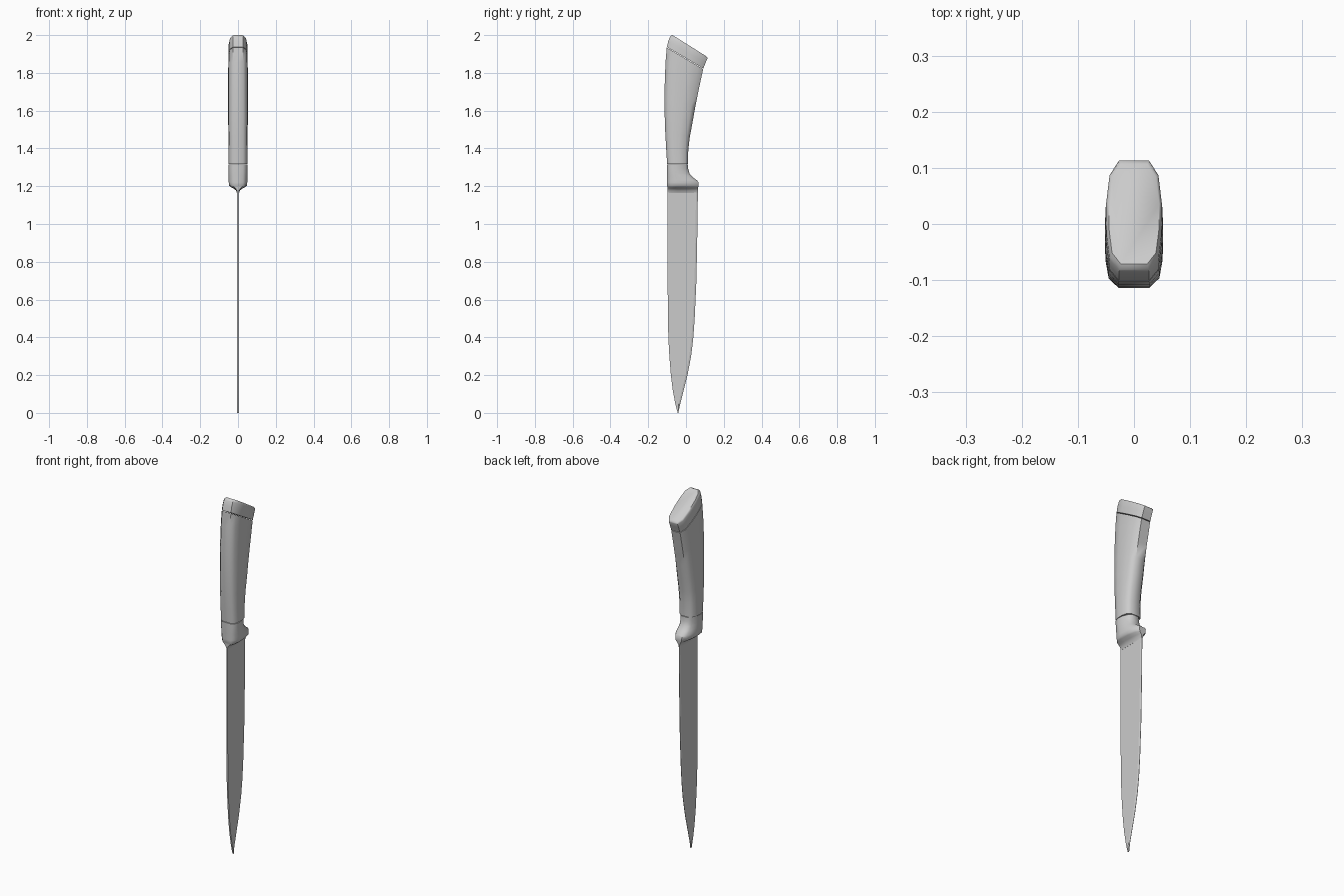
import bpy, bmesh, math

cube = bpy.data.objects.get("Cube")
if cube:
    bpy.data.objects.remove(cube, do_unlink=True)

steel = bpy.data.materials.new("satin_grey")
steel.use_nodes = True
colour = (0.6, 0.6, 0.6, 1)
steel.diffuse_color = colour
steel.node_tree.nodes["Principled BSDF"].inputs["Base Color"].default_value = colour

# Half outline of the grip section: (position front to back, share of half width)
GRIP = [(0, .53), (.11, .87), (.33, .98), (.6, 1), (.87, .87), (1, .53)]
# Guard section tapers toward the cutting side
GUARD = [(0, .53), (.11, .87), (.33, .98), (.6, .93), (.87, .7), (1, .4)]


def finish(name, bm, angle):
    bmesh.ops.recalc_face_normals(bm, faces=bm.faces)
    mesh = bpy.data.meshes.new(name)
    bm.to_mesh(mesh)
    bm.free()
    mesh.materials.append(steel)
    obj = bpy.data.objects.new(name, mesh)
    bpy.context.collection.objects.link(obj)
    bpy.ops.object.select_all(action='DESELECT')
    obj.select_set(True)
    bpy.context.view_layer.objects.active = obj
    bpy.ops.object.shade_smooth_by_angle(angle=math.radians(angle))
    return obj


def loft(name, rows, profile, angle=50):
    """Join sections given as front y, front z, back y, back z, half width."""
    bm = bmesh.new()
    rings = []
    for yf, zf, yb, zb, w in rows:
        half = [(w * s, yf + (yb - yf) * t, zf + (zb - zf) * t) for t, s in profile]
        ring = half + [(-x, y, z) for x, y, z in reversed(half)]
        rings.append([bm.verts.new(p) for p in ring])
    for a, b in zip(rings, rings[1:]):
        for i in range(len(a)):
            j = (i + 1) % len(a)
            bm.faces.new((a[i], a[j], b[j], b[i]))
    bm.faces.new(rings[0])
    bm.faces.new(rings[-1])
    return finish(name, bm, angle)


# Slanted end cap
loft("end_cap", [
    (-.101, 1.937, .092, 1.823, .051),
    (-.094, 1.968, .104, 1.855, .051),
    (-.085, 1.990, .113, 1.876, .050),
    (-.081, 1.996, .113, 1.882, .048),
    (-.071, 2.000, .107, 1.888, .045)], GRIP)

# Curved grip
loft("grip", [
    (-.100, 1.317, .011, 1.317, .050),
    (-.105, 1.40, .012, 1.39, .050),
    (-.110, 1.49, .020, 1.46, .051),
    (-.113, 1.58, .035, 1.54, .052),
    (-.114, 1.67, .049, 1.62, .052),
    (-.112, 1.77, .065, 1.70, .052),
    (-.108, 1.86, .080, 1.77, .052),
    (-.102, 1.934, .091, 1.820, .051)], GRIP)

# Bolster with finger guard, pinching down to the blade
loft("bolster", [
    (-.100, 1.314, .011, 1.314, .050),
    (-.100, 1.295, .012, 1.290, .050),
    (-.100, 1.275, .020, 1.265, .050),
    (-.100, 1.255, .038, 1.246, .050),
    (-.100, 1.235, .060, 1.230, .050),
    (-.100, 1.220, .066, 1.220, .050),
    (-.100, 1.203, .066, 1.203, .048),
    (-.099, 1.196, .065, 1.196, .040),
    (-.099, 1.187, .064, 1.187, .022),
    (-.098, 1.177, .063, 1.177, .010),
    (-.098, 1.163, .062, 1.163, .005)], GUARD)

# Blade: spine y and edge y at each height, with a narrow ground edge
BLADE = [(1.18, -.098, .063), (.95, -.098, .060), (.7, -.097, .055),
         (.5, -.096, .046), (.39, -.093, .038), (.3, -.088, .027),
         (.2, -.080, .008), (.12, -.070, -.012), (.05, -.057, -.030),
         (.0, -.044, -.041)]
bm = bmesh.new()
rings = []
for z, spine, edge in BLADE:
    ground = edge - min(.010, (edge - spine) * .3)
    ring = [(.004, spine), (.004, ground), (.0008, edge),
            (-.0008, edge), (-.004, ground), (-.004, spine)]
    rings.append([bm.verts.new((x, y, z)) for x, y in ring])
for a, b in zip(rings, rings[1:]):
    for i in range(6):
        j = (i + 1) % 6
        bm.faces.new((a[i], a[j], b[j], b[i]))
bm.faces.new(rings[0])
bm.faces.new(rings[-1])
finish("blade", bm, 15)
